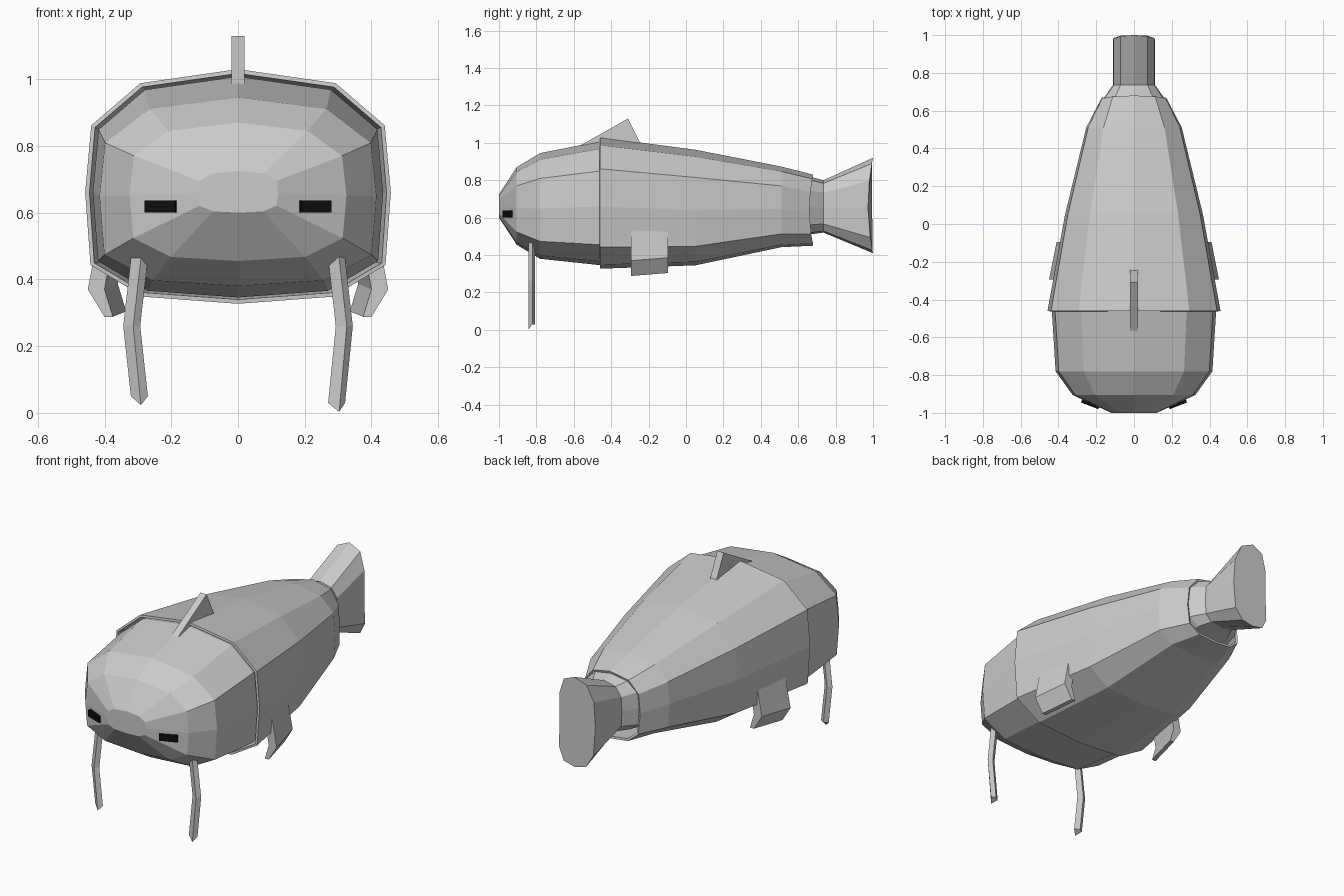
import bpy, bmesh
from math import radians
from mathutils import Vector

if "Cube" in bpy.data.objects:
    bpy.data.objects.remove(bpy.data.objects["Cube"])

# Normalised half cross-section: (fraction of half width, fraction of height)
HALF = [(0, 1), (.64, .94), (.96, .76), (1, .475), (.965, .165), (.62, .03), (0, 0)]


def make(name, rings, caps=True):
    """Skin a list of equal-length point rings."""
    bm = bmesh.new()
    loops = [[bm.verts.new(p) for p in r] for r in rings]
    n = len(loops[0])
    for a, b in zip(loops, loops[1:]):
        for i in range(n):
            j = (i + 1) % n
            bm.faces.new((a[i], a[j], b[j], b[i]))
    if caps:
        bm.faces.new(loops[0])
        bm.faces.new(loops[-1])
    bmesh.ops.recalc_face_normals(bm, faces=bm.faces)
    me = bpy.data.meshes.new(name)
    bm.to_mesh(me)
    bm.free()
    ob = bpy.data.objects.new(name, me)
    bpy.context.collection.objects.link(ob)
    return ob


def section(y, top, bottom, w, bow=0):
    """Twelve-sided ring; bow pushes the top and bottom backwards."""
    pts = HALF + [(-x, z) for x, z in HALF[-2:0:-1]]
    return [(x * w, y + bow * (2 * z - 1) ** 2, bottom + z * (top - bottom)) for x, z in pts]


# Head, inner body and flared tail
make("body", [section(*s) for s in [
    (-1.0, .725, .60, .12), (-.905, .87, .455, .325), (-.78, .945, .38, .415),
    (-.46, 1.008, .346, .435), (.66, .82, .51, .165), (.735, .80, .52, .112),
    (.973, .92, .41, .112, .027)]])

# Overlapping outer skin, open at both ends
skin = make("outer_skin", [section(*s) for s in [
    (-.46, 1.03, .327, .458), (.05, .963, .345, .365),
    (.51, .873, .442, .253), (.66, .83, .45, .175, .02)]], caps=False)
mod = skin.modifiers.new("thickness", "SOLIDIFY")
mod.thickness = .013
mod.offset = -1

# Dorsal fin
fin = [(-.62, .955), (-.31, 1.13), (-.235, .98)]
make("dorsal_fin", [[(x, y, z) for y, z in fin] for x in (-.02, .02)])

black = bpy.data.materials.new("black")
black.diffuse_color = (.004, .004, .004, 1)
black.use_nodes = True
black.node_tree.nodes["Principled BSDF"].inputs["Base Color"].default_value = black.diffuse_color

for side, s in (("left", -1), ("right", 1)):
    # Bent side fins, closer to the body at the rear
    fin_rings = []
    for x, z, t in [(.415, .555, .05), (.45, .37, .05), (.40, .288, .025)]:
        fin_rings.append([(s * (x - dx - dy * .2), -.295 + dy, z + dy * .08)
                          for dx, dy in ((0, 0), (0, .2), (t, .2), (t, 0))])
    make(side + "_side_fin", fin_rings)

    # Whiskers hanging from the chin
    path = [(.295, .48), (.32, .26), (.297, .03 if s > 0 else .05)]
    whisker = []
    for i, (x, z) in enumerate(path):
        tip = .027 if i == 2 else 0
        whisker.append([(s * (x - .027), -.826, z), (s * x + .006, -.842, z - tip),
                        (s * (x + .024), -.822, z), (s * x, -.808, z)])
    make(side + "_whisker", whisker)

    # Eyes
    bpy.ops.mesh.primitive_cube_add(size=1, location=(s * .228, -.945, .619),
                                    rotation=(0, 0, s * radians(21)))
    eye = bpy.context.object
    eye.name = side + "_eye"
    eye.scale = (.098, .038, .036)
    eye.data.materials.append(black)
